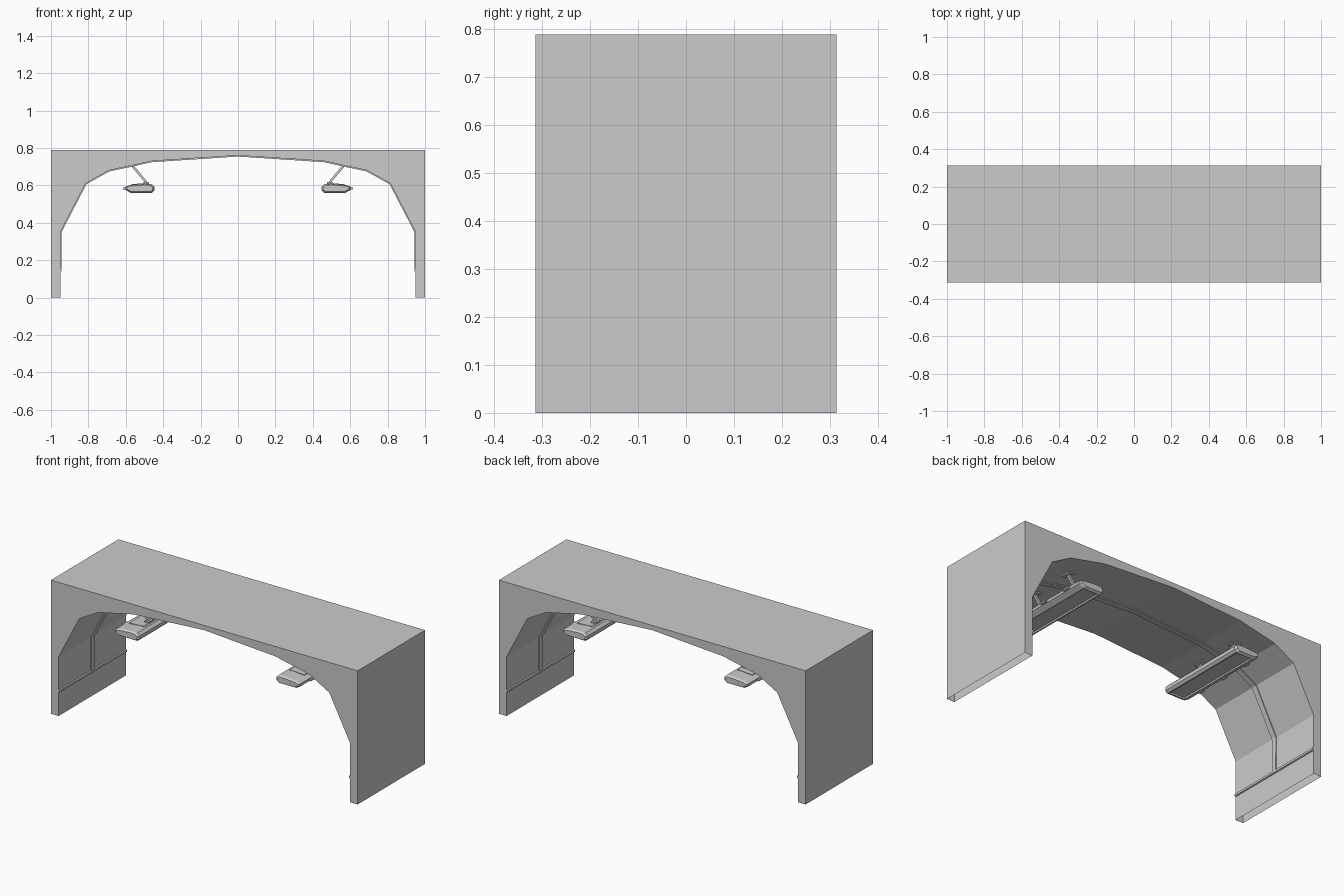
import bpy, bmesh
from mathutils import Vector

if "Cube" in bpy.data.objects:
    bpy.data.objects.remove(bpy.data.objects["Cube"])

HALF = 0.314  # half depth of the tunnel section
ARCH = [(-0.95, 0), (-0.95, 0.35), (-0.815, 0.61), (-0.69, 0.68), (-0.46, 0.73), (0, 0.76)]
FULL = ARCH + [(-x, z) for x, z in reversed(ARCH[:-1])]


def finish(bm, name, mirror=False):
    bmesh.ops.recalc_face_normals(bm, faces=bm.faces)
    me = bpy.data.meshes.new(name)
    bm.to_mesh(me)
    bm.free()
    ob = bpy.data.objects.new(name, me)
    bpy.context.collection.objects.link(ob)
    if mirror:
        ob.modifiers.new("mirror", 'MIRROR').use_axis[0] = True
    return ob


def loft(bm, sections, cap=True):
    """Skin a list of (y, [(x, z)...]) sections; returns the side faces by strip."""
    rings = [[bm.verts.new((x, y, z)) for x, z in pts] for y, pts in sections]
    n = len(rings[0])
    strips = [[bm.faces.new((a[i], a[(i + 1) % n], b[(i + 1) % n], b[i])) for i in range(n)]
              for a, b in zip(rings, rings[1:])]
    if cap:
        bm.faces.new(rings[0])
        bm.faces.new(rings[-1])
    return strips


def prism(name, pts, y0, y1, mirror=False):
    bm = bmesh.new()
    loft(bm, [(y0, pts), (y1, pts)])
    return finish(bm, name, mirror)


def rect(x0, x1, z0, z1):
    return [(x0, z0), (x1, z0), (x1, z1), (x0, z1)]


def bar(p, q, t):
    """Rectangle of thickness t around the segment p-q in the xz plane."""
    p, q = Vector(p), Vector(q)
    d = (q - p).normalized()
    n = Vector((-d.y, d.x)) * t / 2
    return [tuple(v) for v in (p + n, q + n, q - n, p - n)]


def inset_points(pts, k):
    cx = (min(p[0] for p in pts) + max(p[0] for p in pts)) / 2
    cz = (min(p[1] for p in pts) + max(p[1] for p in pts)) / 2
    return [(cx + (x - cx) * (1 - k * 0.4), cz + (z - cz) * (1 - k)) for x, z in pts]


# Tunnel shell, open underneath the two legs
bm = bmesh.new()
outline = FULL + [(1, 0), (1, 0.788), (-1, 0.788), (-1, 0)]
sides = loft(bm, [(-HALF, outline), (HALF, outline)])[0]
n = len(outline)
bmesh.ops.delete(bm, geom=[sides[len(FULL) - 1], sides[n - 1]], context='FACES_ONLY')
finish(bm, "tunnel_shell")

# Cable cover following the arch at mid depth
path = [(-0.95, 0.147)] + FULL[1:-1] + [(0.95, 0.147)]
inner = []
for i, p in enumerate(path):
    a = Vector(path[max(i - 1, 0)])
    b = Vector(path[min(i + 1, len(path) - 1)])
    d = (b - a).normalized()
    inner.append((p[0] + d.y * 0.006, p[1] - d.x * 0.006))
prism("cable_cover", path + inner[::-1], -0.016, 0.016)

# Rails along both side walls
prism("wall_rail", [(-0.951, 0.138), (-0.943, 0.141), (-0.943, 0.153), (-0.951, 0.156)],
      -HALF, HALF, True)

# Lamp housing with tapered ends and a recessed glass underneath
body = [(-0.575, 0.56), (-0.46, 0.56), (-0.447, 0.572), (-0.447, 0.592), (-0.462, 0.607),
        (-0.50, 0.609), (-0.58, 0.602), (-0.603, 0.592), (-0.603, 0.577)]
bm = bmesh.new()
small = inset_points(body, 0.3)
strips = loft(bm, [(-0.29, small), (-0.278, body), (0.278, body), (0.29, small)])
glass = strips[1][0]
bmesh.ops.recalc_face_normals(bm, faces=bm.faces)
bmesh.ops.inset_region(bm, faces=[glass], thickness=0.012)
bmesh.ops.inset_region(bm, faces=[glass], thickness=0.003, depth=-0.008)
finish(bm, "lamp_housing", True)

# Raised lid on top of the lamp, and latches on its outer edge
prism("lamp_lid", [(-0.575, 0.60), (-0.47, 0.604), (-0.478, 0.612), (-0.57, 0.607)],
      -0.2, 0.2, True)
for y in (-0.18, 0, 0.18):
    prism("lamp_latch", rect(-0.615, -0.60, 0.579, 0.588), y - 0.02, y + 0.02, True)

# Two hanging brackets per lamp: ceiling plate, slanted arm, foot
for y in (-0.13, 0.14):
    prism("ceiling_plate", bar((-0.585, 0.700), (-0.54, 0.7098), 0.008), y - 0.03, y + 0.03, True)
    prism("bracket_arm", bar((-0.563, 0.703), (-0.49, 0.616), 0.013), y - 0.008, y + 0.008, True)
    prism("bracket_foot", rect(-0.505, -0.475, 0.606, 0.619), y - 0.022, y + 0.022, True)
